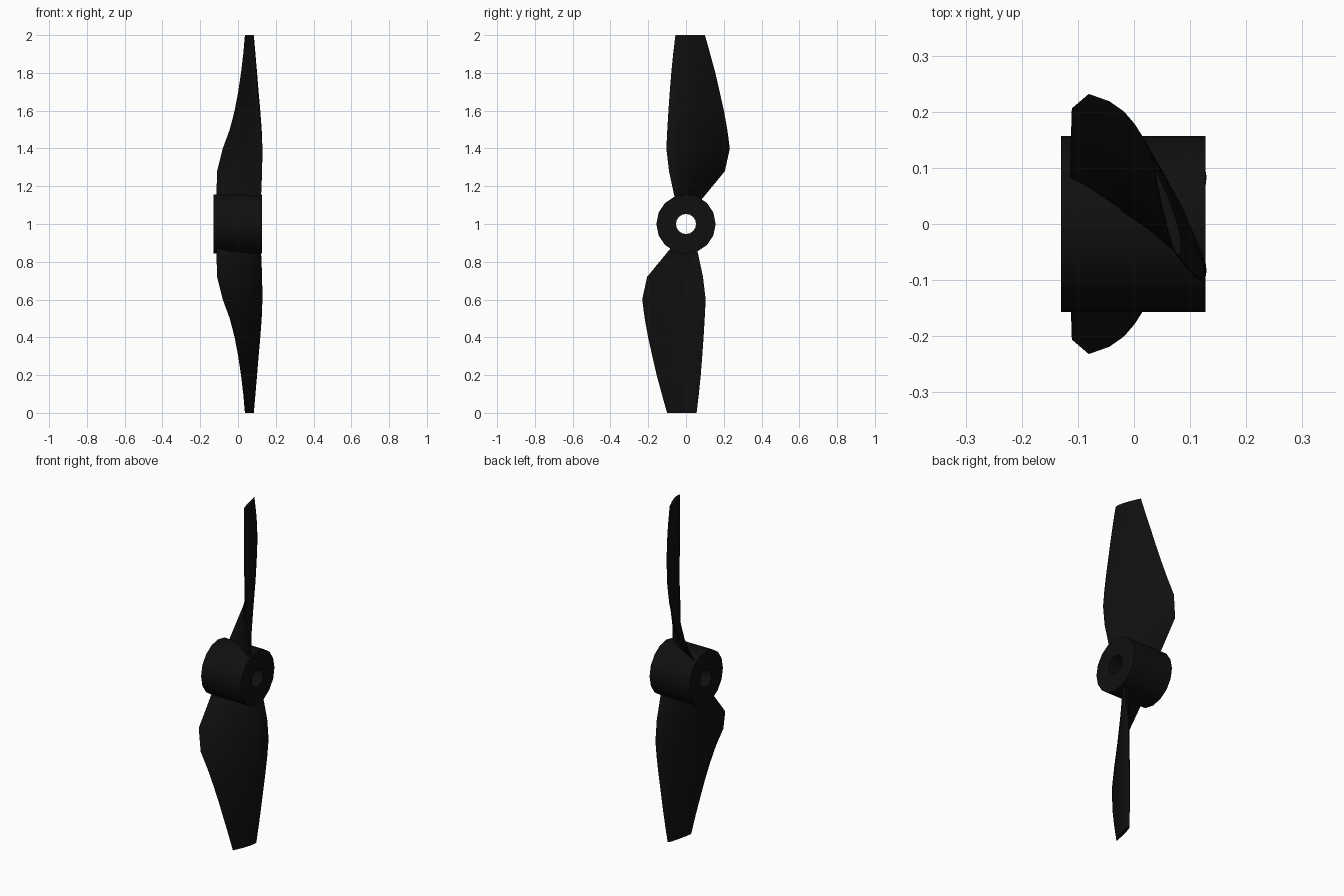
import bpy
import bmesh
from math import pi, sin, cos, radians
from mathutils import Matrix, Vector

if "Cube" in bpy.data.objects:
    bpy.data.objects.remove(bpy.data.objects["Cube"], do_unlink=True)

black = bpy.data.materials.new("matte black")
black.use_nodes = True
COLOUR = (0.005, 0.005, 0.005, 1)
black.diffuse_color = COLOUR
black.node_tree.nodes["Principled BSDF"].inputs["Base Color"].default_value = COLOUR


def loft(name, rings, closed=False):
    """Skin a row of equal rings; cap the ends, or join last to first."""
    bm = bmesh.new()
    loops = [[bm.verts.new(p) for p in ring] for ring in rings]
    pairs = list(zip(loops, loops[1:]))
    if closed:
        pairs.append((loops[-1], loops[0]))
    else:
        bm.faces.new(loops[0])
        bm.faces.new(loops[-1])
    for a, b in pairs:
        for i in range(len(a)):
            j = (i + 1) % len(a)
            bm.faces.new((a[i], a[j], b[j], b[i]))
    bmesh.ops.recalc_face_normals(bm, faces=bm.faces)
    mesh = bpy.data.meshes.new(name)
    bm.to_mesh(mesh)
    bm.free()
    mesh.materials.append(black)
    obj = bpy.data.objects.new(name, mesh)
    bpy.context.collection.objects.link(obj)
    bpy.ops.object.select_all(action="DESELECT")
    obj.select_set(True)
    bpy.context.view_layer.objects.active = obj
    bpy.ops.object.shade_smooth_by_angle(angle=radians(35))
    return obj


# Hub: a tube along x
def circle(x, r, sides=16):
    return [(x, r * cos(2 * pi * i / sides), 1 + r * sin(2 * pi * i / sides))
            for i in range(sides)]


OUTER, BORE = 0.157, 0.053
loft("hub", [circle(-0.13, OUTER), circle(0.127, OUTER),
             circle(0.127, BORE), circle(-0.13, BORE)], closed=True)

# Blade stations: height, leading x, leading y, trailing x, trailing y
STATIONS = [
    (1.09, 0.115, -0.04, -0.11, 0.05),
    (1.14, 0.122, -0.06, -0.115, 0.09),
    (1.28, 0.127, -0.09, -0.112, 0.205),
    (1.40, 0.126, -0.104, -0.082, 0.231),
    (1.50, 0.121, -0.099, -0.045, 0.218),
    (1.60, 0.113, -0.093, -0.019, 0.20),
    (1.70, 0.104, -0.086, 0.0, 0.178),
    (1.80, 0.096, -0.078, 0.015, 0.155),
    (1.90, 0.088, -0.068, 0.027, 0.128),
    (2.00, 0.08, -0.056, 0.036, 0.10),
]
# Airfoil: fraction of chord, thickness as fraction of chord
AIRFOIL = [(0, 0), (0.04, 0.035), (0.15, 0.065), (0.35, 0.08), (0.6, 0.065),
           (0.82, 0.035), (1, 0.004), (0.82, -0.015), (0.6, -0.03),
           (0.35, -0.04), (0.15, -0.04), (0.04, -0.025)]


def section(z, lx, ly, tx, ty):
    lead, trail = Vector((lx, ly, z)), Vector((tx, ty, z))
    chord = trail - lead
    normal = Vector((chord.y, -chord.x, 0))
    return [lead + chord * t + normal * h for t, h in AIRFOIL]


rings = [section(*s) for s in STATIONS]
half_turn = (Matrix.Translation((0, 0, 1)) @ Matrix.Rotation(pi, 4, "X")
             @ Matrix.Translation((0, 0, -1)))
loft("upper_blade", rings)
loft("lower_blade", [[half_turn @ p for p in ring] for ring in rings])
